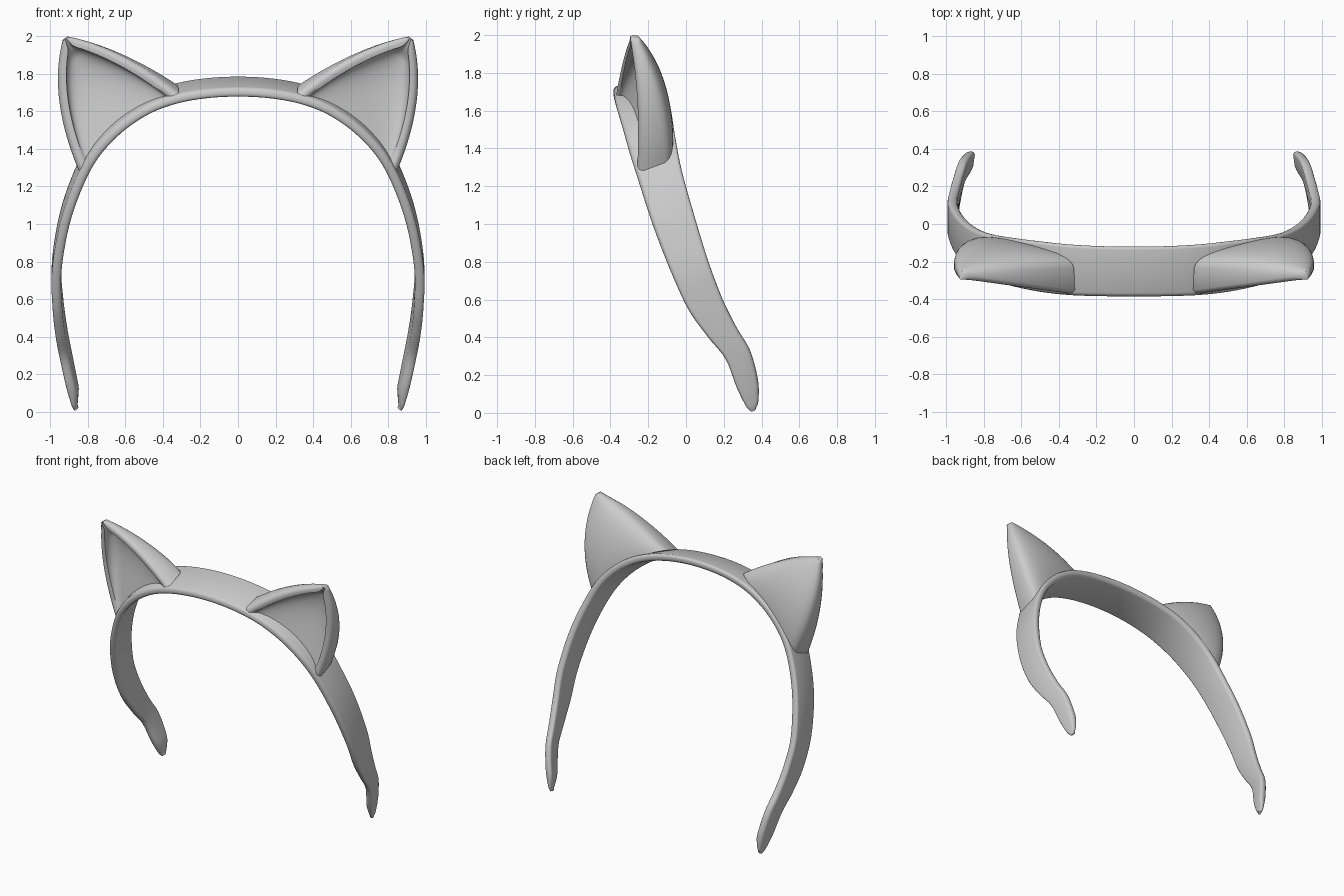
import bpy, bmesh, math
from mathutils import Vector

if "Cube" in bpy.data.objects:
    bpy.data.objects.remove(bpy.data.objects["Cube"])

plastic = bpy.data.materials.new("grey_plastic")
plastic.diffuse_color = (0.6, 0.6, 0.6, 1)
plastic.use_nodes = True
plastic.node_tree.nodes["Principled BSDF"].inputs["Base Color"].default_value = plastic.diffuse_color


def catmull(rows, steps):
    """Smooth interpolation through rows of values."""
    rows = [Vector(r) for r in rows]
    pts = [2 * rows[0] - rows[1]] + rows + [2 * rows[-1] - rows[-2]]
    out = []
    for i in range(1, len(pts) - 2):
        a, b, c, d = pts[i - 1:i + 3]
        for k in range(steps):
            t = k / steps
            out.append(0.5 * (2 * b + (c - a) * t + (2 * a - 5 * b + 4 * c - d) * t * t
                              + (3 * b - a - 3 * c + d) * t ** 3))
    return out + [rows[-1]]


def loft(name, rings, caps, mirror=False):
    """Skin closed rings; caps are index tuples filled on both end rings."""
    bm = bmesh.new()
    vs = [[bm.verts.new(p) for p in ring] for ring in rings]
    n = len(vs[0])
    for a, b in zip(vs, vs[1:]):
        for i in range(n):
            j = (i + 1) % n
            bm.faces.new((a[i], a[j], b[j], b[i]))
    for ring in (vs[0], vs[-1]):
        for cap in caps:
            bm.faces.new([ring[i] for i in cap])
    bmesh.ops.recalc_face_normals(bm, faces=bm.faces)
    me = bpy.data.meshes.new(name)
    bm.to_mesh(me)
    bm.free()
    ob = bpy.data.objects.new(name, me)
    bpy.context.collection.objects.link(ob)
    me.materials.append(plastic)
    if mirror:
        ob.modifiers.new("mirror", 'MIRROR').use_mirror_merge = False
    bpy.ops.object.select_all(action='DESELECT')
    ob.select_set(True)
    bpy.context.view_layer.objects.active = ob
    bpy.ops.object.shade_smooth_by_angle(angle=math.radians(55))
    return ob


def ramp(v, lo, hi):
    t = min(max((v - lo) / (hi - lo), 0), 1)
    return t * t * (3 - 2 * t)


# Headband: outer front edge x, z, then y, then width, from crown to tip
half = [(0, 1.725, -.385, .265), (.18, 1.715, -.384, .266), (.35, 1.683, -.378, .269),
        (.5, 1.624, -.362, .268), (.65, 1.522, -.333, .257), (.78, 1.383, -.295, .24),
        (.87, 1.22, -.245, .222), (.947, 1.0, -.175, .213), (.99, .75, -.08, .195),
        (.988, .55, .01, .18), (.973, .4, .115, .152), (.951, .28, .21, .13),
        (.918, .13, .268, .113), (.89, .035, .315, .068), (.874, .004, .34, .028)]
whole = [(-x, z, y, w) for x, z, y, w in half[:0:-1]] + half
path = catmull([Vector(r) for r in whole], 5)

# Rounded-rectangle cross-section: (across the width, into the thickness)
rings = []
for i, (x, z, y, w) in enumerate(path):
    a, b = path[max(i - 1, 0)], path[min(i + 1, len(path) - 1)]
    tangent = Vector((b[0] - a[0], 0, b[1] - a[1])).normalized()
    inward = Vector((tangent.z, 0, -tangent.x))
    twist = .14 * (1 - ramp(z, .2, .75))
    across = Vector((-math.copysign(twist, x), 1, .24 + .09 * ramp(abs(x), .3, .9)))
    thick = .051 - .025 * (1 - ramp(z, 0, .1))
    r, rv = min(.018, w * .45), thick * .4
    ring = []
    corners = [(w - r, thick - rv), (r, thick - rv), (r, rv), (w - r, rv)]
    for q, (cu, cv) in enumerate(corners):
        for k in range(4):
            ang = math.pi / 2 * (q + k / 3)
            u, v = cu + r * math.cos(ang), cv + rv * math.sin(ang)
            ring.append(Vector((x, y, z)) + across * u + inward * v)
    rings.append(ring)
loft("headband", rings, [tuple(range(16))])


# Ears: scooped shells between an outer and an inner rim
def rim(p0, pm, p1, t):
    p0, pm, p1 = Vector(p0), Vector(pm), Vector(p1)
    return p0 * (1 - t) * (1 - 2 * t) + pm * 4 * t * (1 - t) + p1 * t * (2 * t - 1)


N, ROWS = 20, 24
rings = []
for j in range(ROWS + 1):
    t = j / ROWS
    outer = rim((.846, -.252, 1.272), (.951, -.252, 1.65), (.932, -.295, 1.982), t)
    inner = rim((.315, -.376, 1.692), (.62, -.335, 1.893), (.908, -.295, 1.998), t)
    depth = .045 + .175 * (1 - t ** 1.5)
    hollow = (.035 + .05 * math.sin(math.pi * t)) * min(1, (1 - t) / .25)
    inset = min(.06 / (inner - outer).length, .4)
    back = Vector((0, 1, .33 * (1 - t)))
    bow = Vector((.62, 0, .78)) * .055 * (1 - t) ** 2

    def point(s, d):
        return outer.lerp(inner, s) + bow * 4 * s * (1 - s) + back * d

    shell, scoop = [], []
    for k in range(N + 1):
        s = (1 - math.cos(math.pi * k / N)) / 2
        bulge = max(math.sin(math.pi * k / N), 0)
        shell.append(point(s, .025 + (depth - .025) * bulge ** (.28 + .32 * t)))
        scoop.append(point(inset + (1 - 2 * inset) * s, .012 * (1 - t) + hollow * bulge ** .8))
    # Rounded rim
    e, f = inset * .2, inset * .55
    shell = [point(e, .007)] + shell + [point(1 - e, .007)]
    scoop = [point(f, 0)] + scoop + [point(1 - f, 0)]
    rings.append(shell + scoop[::-1])
M = 2 * (N + 3) - 1
loft("ears", rings, [(k, k + 1, M - k - 1, M - k) for k in range(N + 2)], mirror=True)
